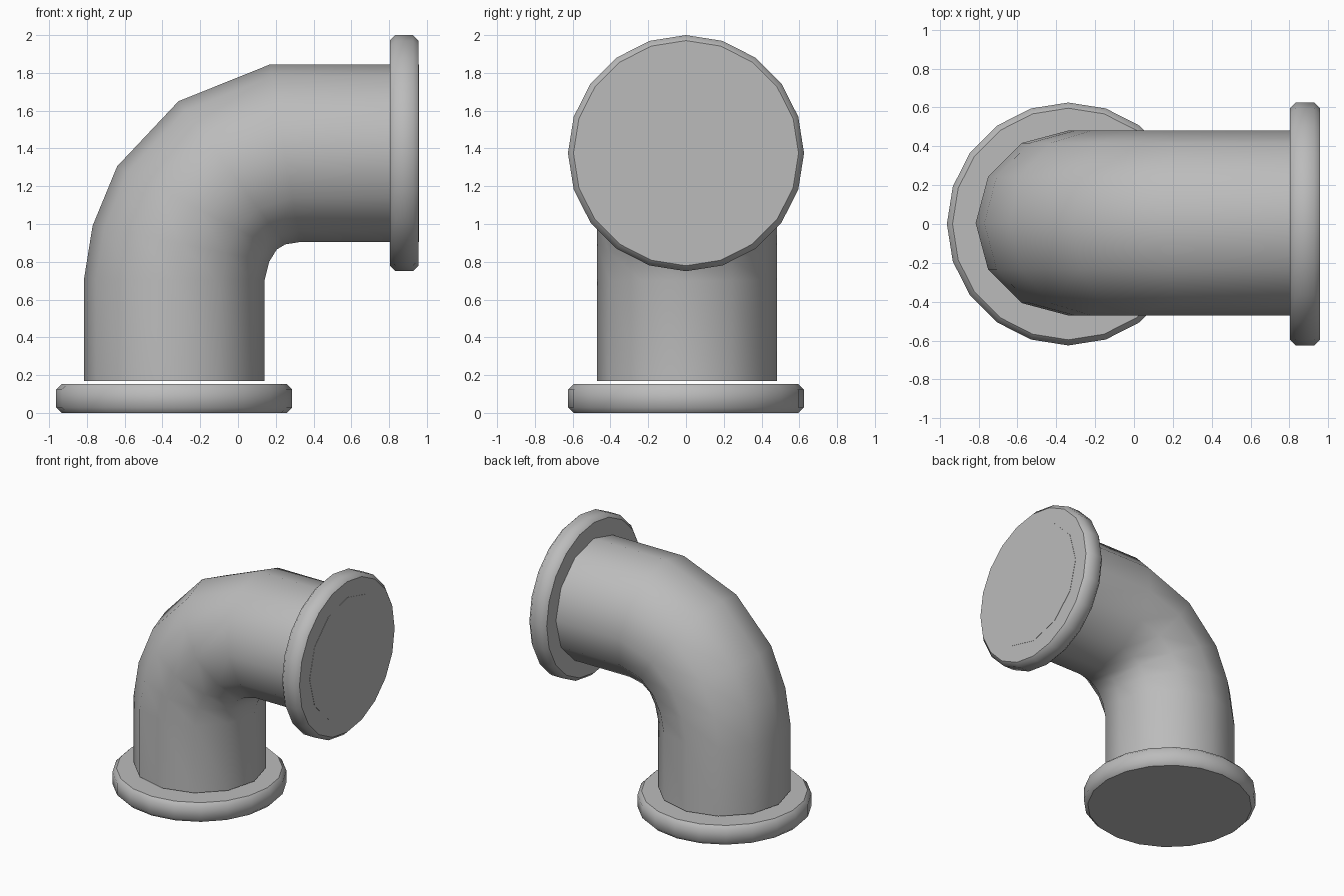
import bpy, bmesh, math
from mathutils import Vector

cube = bpy.data.objects.get("Cube")
if cube:
    bpy.data.objects.remove(cube, do_unlink=True)

grey = bpy.data.materials.new("pipe grey")
grey.use_nodes = True
COLOUR = (0.5, 0.5, 0.5, 1)
grey.diffuse_color = COLOUR
grey.node_tree.nodes["Principled BSDF"].inputs["Base Color"].default_value = COLOUR


def loft(name, rings, sides, radius_y=None, y=0.0):
    """Skin rings given as opposite (x, z) points; smooth sides, sharp flat caps."""
    bm = bmesh.new()
    loops = []
    for a, b in rings:
        a, b = Vector((a[0], y, a[1])), Vector((b[0], y, b[1]))
        centre, u = (a + b) / 2, (a - b) / 2
        v = Vector((0, radius_y or u.length, 0))
        angles = [math.tau * i / sides for i in range(sides)]
        loops.append([bm.verts.new(centre + u * math.cos(t) + v * math.sin(t)) for t in angles])
    for low, high in zip(loops, loops[1:]):
        for i in range(sides):
            j = (i + 1) % sides
            bm.faces.new((low[i], low[j], high[j], high[i])).smooth = True
    for loop in (loops[0], loops[-1]):
        cap = bm.faces.new(loop)
        for edge in cap.edges:
            edge.smooth = False
    bmesh.ops.recalc_face_normals(bm, faces=bm.faces[:])
    mesh = bpy.data.meshes.new(name)
    bm.to_mesh(mesh)
    bm.free()
    mesh.materials.append(grey)
    obj = bpy.data.objects.new(name, mesh)
    bpy.context.collection.objects.link(obj)
    return obj


# Bent pipe: outer and inner point of each ring along the bend
loft("elbow_pipe", [
    ((-0.815, 0.17), (0.14, 0.17)),
    ((-0.815, 0.71), (0.14, 0.70)),
    ((-0.77, 0.99), (0.165, 0.80)),
    ((-0.64, 1.305), (0.205, 0.865)),
    ((-0.315, 1.65), (0.25, 0.892)),
    ((0.17, 1.845), (0.33, 0.905)),
    ((0.958, 1.845), (0.958, 0.905)),
], 12, 0.476, 0.005)

# Chamfered flanges: (offset along axis, radius)
R, C, T = 0.625, 0.029, 0.152
profile = [(0, R - C), (C, R), (T - C, R), (T, R - C)]
loft("base_flange", [((-0.338 - r, h), (-0.338 + r, h)) for h, r in profile], 20)
loft("side_flange", [((0.804 + h, 1.375 + r), (0.804 + h, 1.375 - r)) for h, r in profile], 20)
